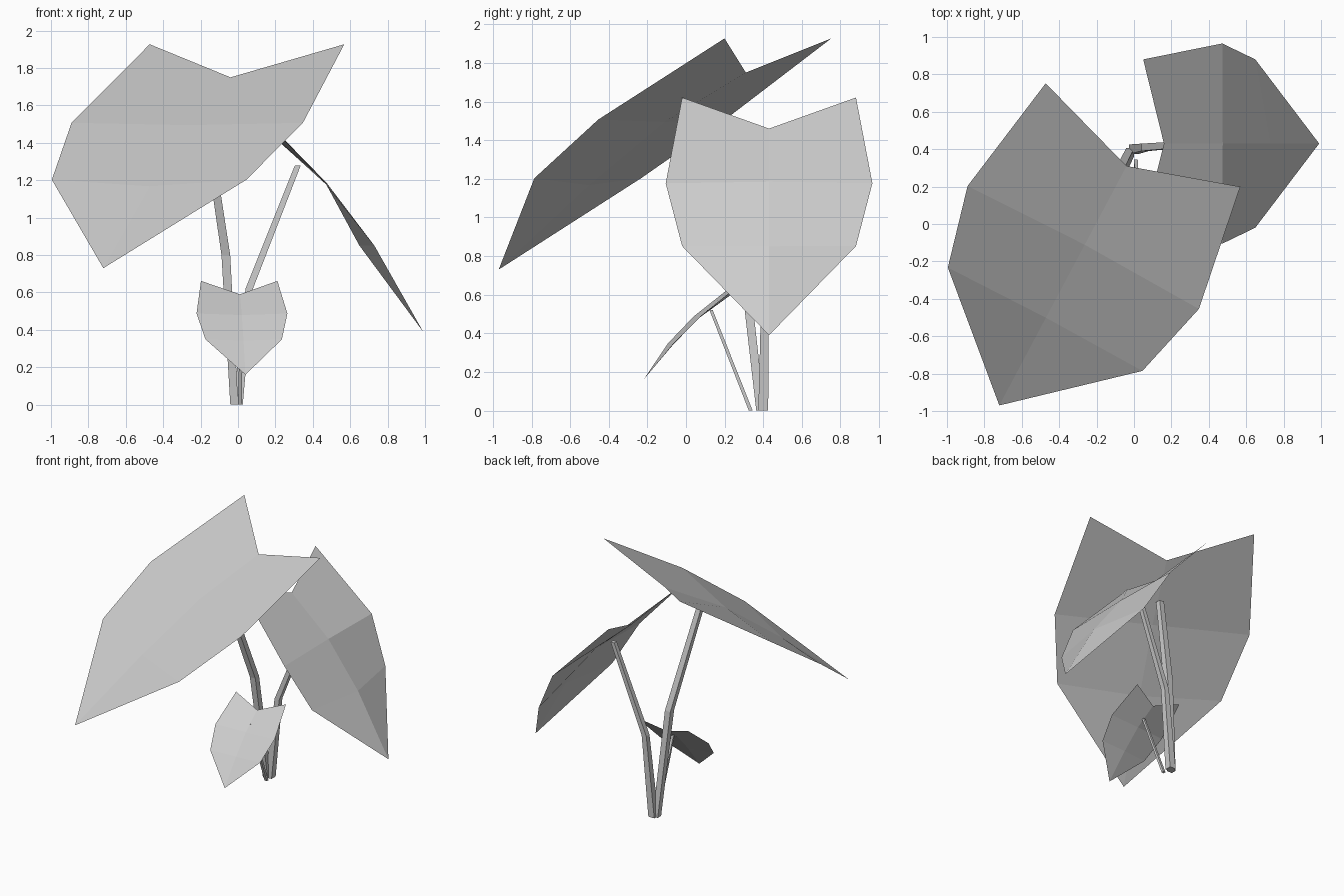
import bpy
import bmesh
import math
from mathutils import Vector

cube = bpy.data.objects.get("Cube")
if cube:
    bpy.data.objects.remove(cube)

grey = bpy.data.materials.new("pale grey")
grey.use_nodes = True
grey.diffuse_color = (0.6, 0.6, 0.6, 1)
grey.node_tree.nodes["Principled BSDF"].inputs["Base Color"].default_value = (0.6, 0.6, 0.6, 1)


def finish(name, bm):
    mesh = bpy.data.meshes.new(name)
    bm.to_mesh(mesh)
    bm.free()
    mesh.materials.append(grey)
    obj = bpy.data.objects.new(name, mesh)
    bpy.context.collection.objects.link(obj)
    return obj


def leaf(name, notch, tip, edge_lift, rib_lift):
    """Heart-shaped leaf, folded along its midrib from notch to tip."""
    notch, tip = Vector(notch), Vector(tip)
    size = (tip - notch).length / 1.354
    along = (tip - notch).normalized()
    across = along.cross(Vector((0, 0, 1))).normalized()
    up = across.cross(along)
    bm = bmesh.new()

    def point(a, w, h):
        return bm.verts.new(notch + size * (a * along + w * across + h * up))

    # midrib: notch, middle, lower fold, tip
    start, end = point(0, 0, 0), point(1.354, 0, 0)
    middle = point(0.41, 0, rib_lift[0])
    fold = point(0.83, 0, rib_lift[1])
    # one half of the outline on each side
    for side in (-1, 1):
        lobe = point(-0.195, 0.45 * side, edge_lift[0])
        belly = point(0.415, 0.535 * side, edge_lift[1])
        lower = point(edge_lift[3], 0.45 * side, edge_lift[2])
        for corners in ((start, lobe, belly, middle),
                        (middle, belly, lower, fold),
                        (fold, lower, end)):
            bm.faces.new(corners if side < 0 else corners[::-1])
    bm.normal_update()
    if sum(f.normal.dot(up) for f in bm.faces) < 0:
        bmesh.ops.reverse_faces(bm, faces=bm.faces[:])
    return finish(name, bm)


def stem(name, path, radii):
    """Square-sided stalk with a ring of corners at each path point."""
    bm = bmesh.new()
    rings = []
    for centre, radius in zip(path, radii):
        ring = []
        for i in range(4):
            angle = math.pi * (i + 0.5) / 2
            offset = Vector((math.cos(angle), math.sin(angle), 0)) * radius
            ring.append(bm.verts.new(Vector(centre) + offset))
        rings.append(ring)
    for low, high in zip(rings, rings[1:]):
        for i in range(4):
            j = (i + 1) % 4
            bm.faces.new((low[i], low[j], high[j], high[i]))
    bm.faces.new(rings[0][::-1])
    bm.faces.new(rings[-1])
    return finish(name, bm)


# Leaves
leaf("large_leaf", (-0.04, 0.31, 1.75), (-0.72, -0.97, 0.73),
     (0.028, 0.065, 0.066, 0.82), (0.05, 0.04))
leaf("medium_leaf", (0.16, 0.43, 1.46), (0.99, 0.43, 0.39),
     (0.011, 0.073, 0.013, 0.78), (0.08, 0.076))
leaf("small_leaf", (0.01, 0.22, 0.59), (0.04, -0.22, 0.16),
     (0.03, 0.09, 0.08, 0.84), (0.06, 0.05))

# Stalks
stem("large_stem", [(-0.02, 0.385, 0), (-0.065, 0.295, 0.8), (-0.18, 0.07, 1.57)],
     (0.03, 0.033, 0.028))
stem("medium_stem", [(0, 0.4, 0), (0.06, 0.41, 0.62), (0.32, 0.43, 1.28)],
     (0.036, 0.028, 0.022))
stem("small_stem", [(0.01, 0.335, 0), (0.02, 0.13, 0.52)], (0.014, 0.012))
